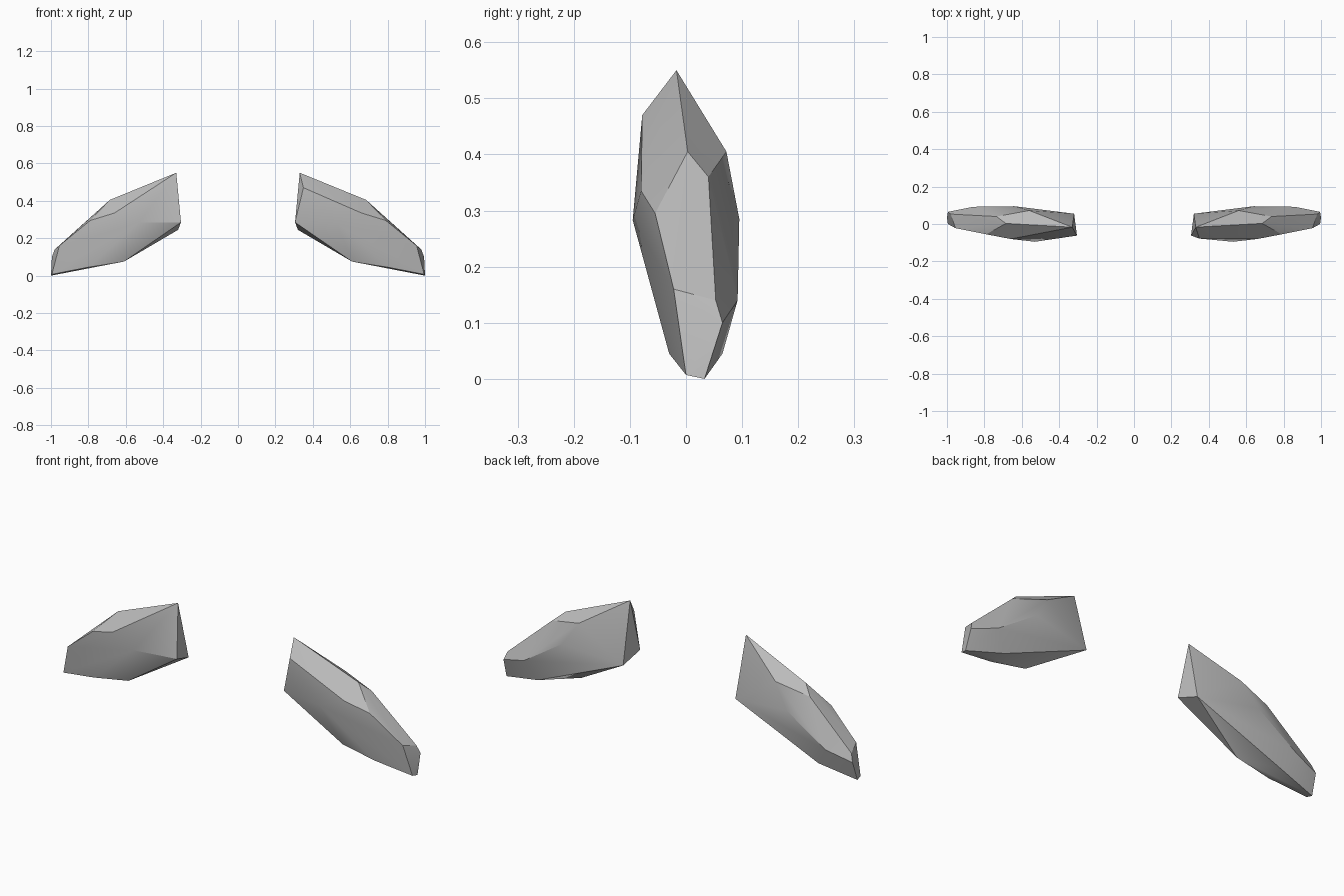
import bpy, bmesh, math

cube = bpy.data.objects.get("Cube")
if cube:
    bpy.data.objects.remove(cube, do_unlink=True)

stone = bpy.data.materials.new("grey_stone")
stone.use_nodes = True
GREY = (0.5, 0.5, 0.5, 1)
stone.diffuse_color = GREY
stone.node_tree.nodes["Principled BSDF"].inputs["Base Color"].default_value = GREY

# Corner points of one faceted shard on the +x side
INNER_END = [(.33, -.017, .55), (.305, -.062, .285), (.32, .055, .245)]
TOP_RIDGE = [(.685, .003, .405), (.735, .04, .36), (.56, .072, .405)]
FRONT = [(.79, -.055, .295), (.66, -.08, .335), (.53, -.095, .283)]
BACK = [(.64, .095, .285), (.86, .092, .14)]
KEEL = [(.61, -.02, .075), (.80, -.03, .045), (.80, .065, .045)]
OUTER_END = [(.955, -.022, .16), (.98, .053, .14), (.995, 0, .007),
             (1, .033, 0), (.995, .065, .1)]
CORNERS = INNER_END + TOP_RIDGE + FRONT + BACK + KEEL + OUTER_END


def shard(name, side, extra=()):
    """Faceted stone wrapped around its corner points."""
    bm = bmesh.new()
    for x, y, z in CORNERS + list(extra):
        bm.verts.new((side * x, y, z))
    bmesh.ops.convex_hull(bm, input=bm.verts[:])
    loose = [v for v in bm.verts if not v.link_faces]
    bmesh.ops.delete(bm, geom=loose, context='VERTS')
    bmesh.ops.recalc_face_normals(bm, faces=bm.faces[:])
    mesh = bpy.data.meshes.new(name)
    bm.to_mesh(mesh)
    bm.free()
    mesh.materials.append(stone)
    obj = bpy.data.objects.new(name, mesh)
    bpy.context.collection.objects.link(obj)
    bpy.ops.object.select_all(action='DESELECT')
    obj.select_set(True)
    bpy.context.view_layer.objects.active = obj
    bpy.ops.object.shade_smooth_by_angle(angle=math.radians(30))


# The left shard has one more corner at its inner front edge
shard("left_shard", 1, [(.35, -.078, .47)])
shard("right_shard", -1)
